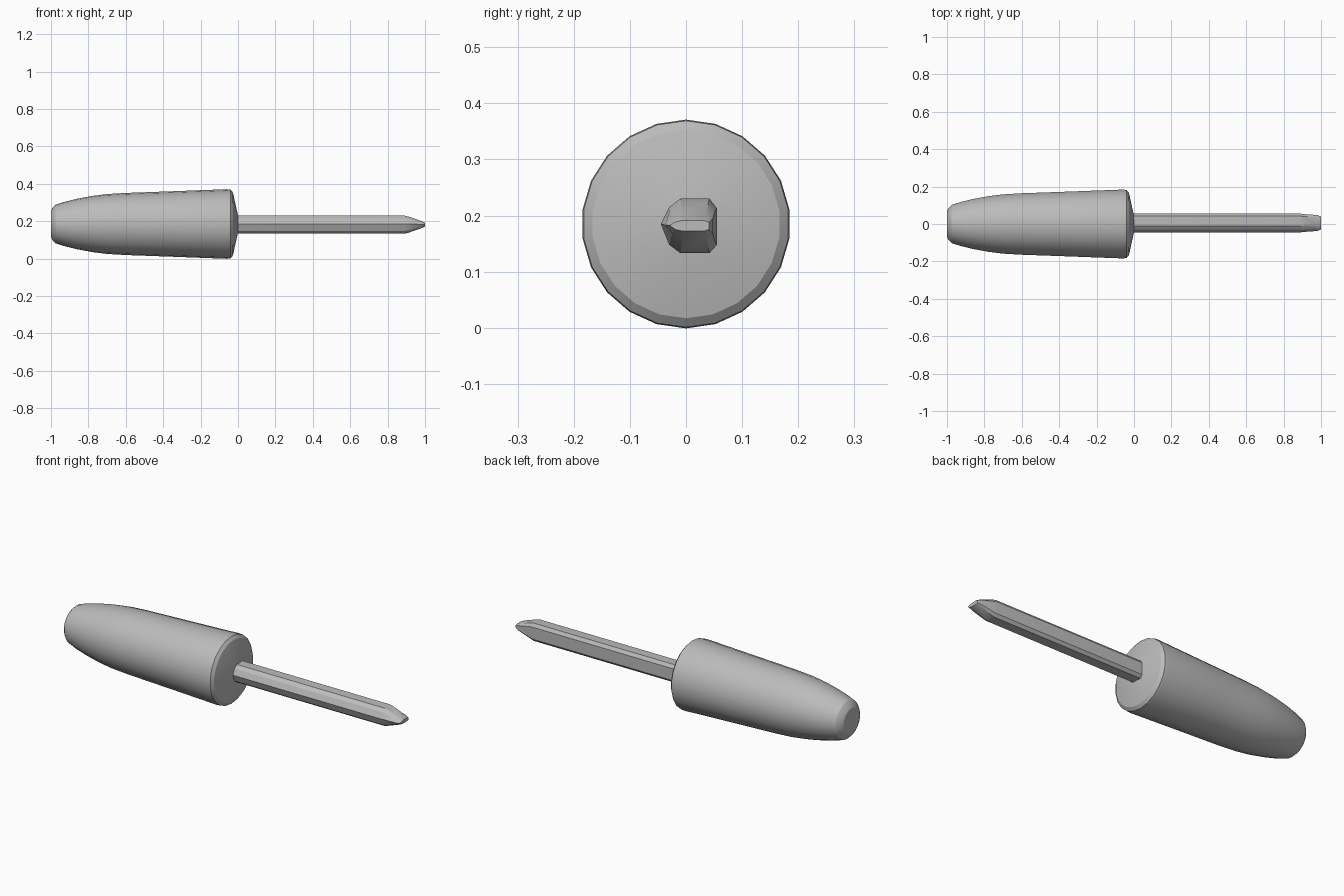
import bpy, bmesh, math
from mathutils import Vector

cube = bpy.data.objects.get("Cube")
if cube:
    bpy.data.objects.remove(cube, do_unlink=True)

grey = bpy.data.materials.new("plain grey")
grey.use_nodes = True
colour = (0.5, 0.5, 0.5, 1)
grey.diffuse_color = colour
grey.node_tree.nodes["Principled BSDF"].inputs["Base Color"].default_value = colour


def loft(name, sections, angle):
    """Skin a list of equal-length closed loops and cap both ends."""
    bm = bmesh.new()
    rings = [[bm.verts.new(p) for p in section] for section in sections]
    n = len(rings[0])
    for a, b in zip(rings, rings[1:]):
        for i in range(n):
            j = (i + 1) % n
            bm.faces.new((a[i], a[j], b[j], b[i]))
    bm.faces.new(rings[0])
    bm.faces.new(rings[-1])
    bmesh.ops.recalc_face_normals(bm, faces=bm.faces)
    mesh = bpy.data.meshes.new(name)
    bm.to_mesh(mesh)
    bm.free()
    mesh.materials.append(grey)
    obj = bpy.data.objects.new(name, mesh)
    bpy.context.collection.objects.link(obj)
    bpy.ops.object.select_all(action='DESELECT')
    obj.select_set(True)
    bpy.context.view_layer.objects.active = obj
    bpy.ops.object.shade_smooth_by_angle(angle=math.radians(angle))
    return obj


# Handle: tapered grip turned about the long axis
AXIS_Z, SIDES = 0.185, 22
profile = [(-1, 0.07), (-0.99, 0.088), (-0.975, 0.103), (-0.93, 0.118),
           (-0.86, 0.135), (-0.78, 0.15), (-0.7, 0.16), (-0.6, 0.166),
           (-0.35, 0.175), (-0.06, 0.186), (-0.04, 0.184),
           (-0.027, 0.168), (0, 0.045)]


def circle(x, r):
    angles = [math.tau * (i + 0.5) / SIDES for i in range(SIDES)]
    return [(x, r * math.cos(a), AXIS_Z + r * math.sin(a)) for a in angles]


loft("handle", [circle(x, r) for x, r in profile], 25)

# Shaft: faceted bar that narrows to a flat blade
outline = [(0.055, 0.213), (0.042, 0.23), (-0.01, 0.23), (-0.03, 0.215),
           (-0.045, 0.185), (-0.03, 0.148), (-0.01, 0.133), (0.042, 0.133),
           (0.055, 0.148)]


def bar(x, width, height):
    return [(x, 0.007 + (y - 0.007) * width, 0.182 + (z - 0.182) * height)
            for y, z in outline]


loft("shaft_and_blade", [bar(-0.03, 1, 1), bar(0.89, 1, 1), bar(0.91, 0.95, 0.9),
                         bar(0.98, 0.85, 0.4), bar(1, 0.7, 0.2)], 25)
